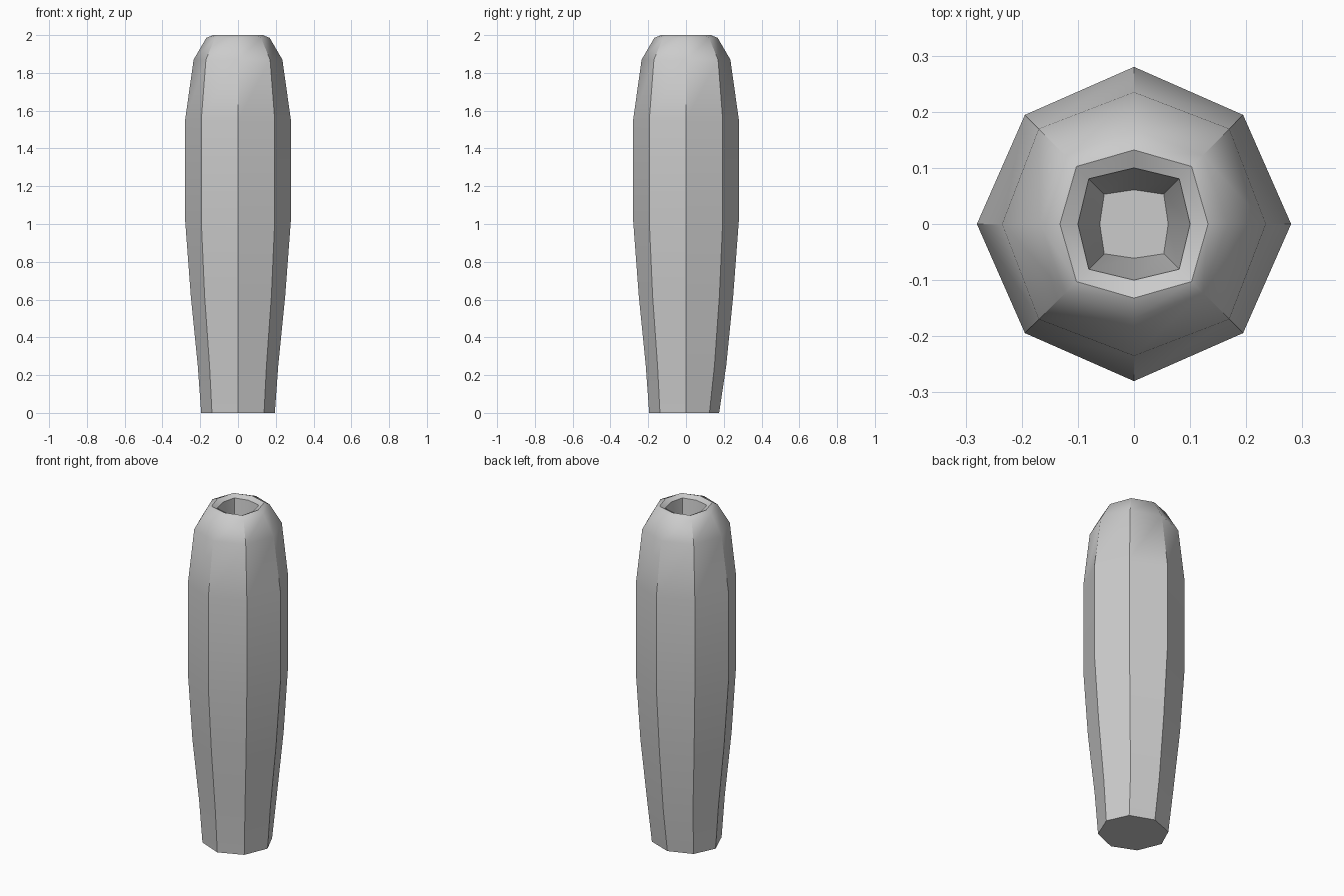
import bpy, bmesh, math

if "Cube" in bpy.data.objects:
    bpy.data.objects.remove(bpy.data.objects["Cube"])

# profile rings: (radius on axes, radius on diagonals, height)
RINGS = [
    (0.195, 0.195, 0.0),
    (0.213, 0.213, 0.25),
    (0.25, 0.25, 0.62),
    (0.28, 0.275, 1.02),
    (0.28, 0.275, 1.55),
    (0.235, 0.24, 1.87),
    (0.168, 0.173, 1.985),
    (0.132, 0.145, 2.0),
    (0.10, 0.114, 1.985),   # socket mouth
    (0.061, 0.075, 1.68),   # socket floor
]

# eight-sided handle body with a tapered socket in the top
bm = bmesh.new()
loops = []
for i, (axis_r, diag_r, z) in enumerate(RINGS):
    loop = []
    for k in range(8):
        a = k * math.pi / 4
        r = diag_r if k % 2 else axis_r
        x, y = r * math.cos(a), r * math.sin(a)
        if i == 0 and y > 0:      # foot is slightly trimmed at the back
            y *= 0.9
        loop.append(bm.verts.new((x, y, z)))
    loops.append(loop)
for lo, hi in zip(loops, loops[1:]):
    for k in range(8):
        n = (k + 1) % 8
        bm.faces.new((lo[k], lo[n], hi[n], hi[k]))
bm.faces.new(loops[0][::-1])
bm.faces.new(loops[-1])

mesh = bpy.data.meshes.new("handle_body")
bm.to_mesh(mesh)
bm.free()
body = bpy.data.objects.new("handle_body", mesh)
bpy.context.collection.objects.link(body)
bpy.context.view_layer.objects.active = body
body.select_set(True)
bpy.ops.object.shade_smooth_by_angle(angle=math.radians(38))
